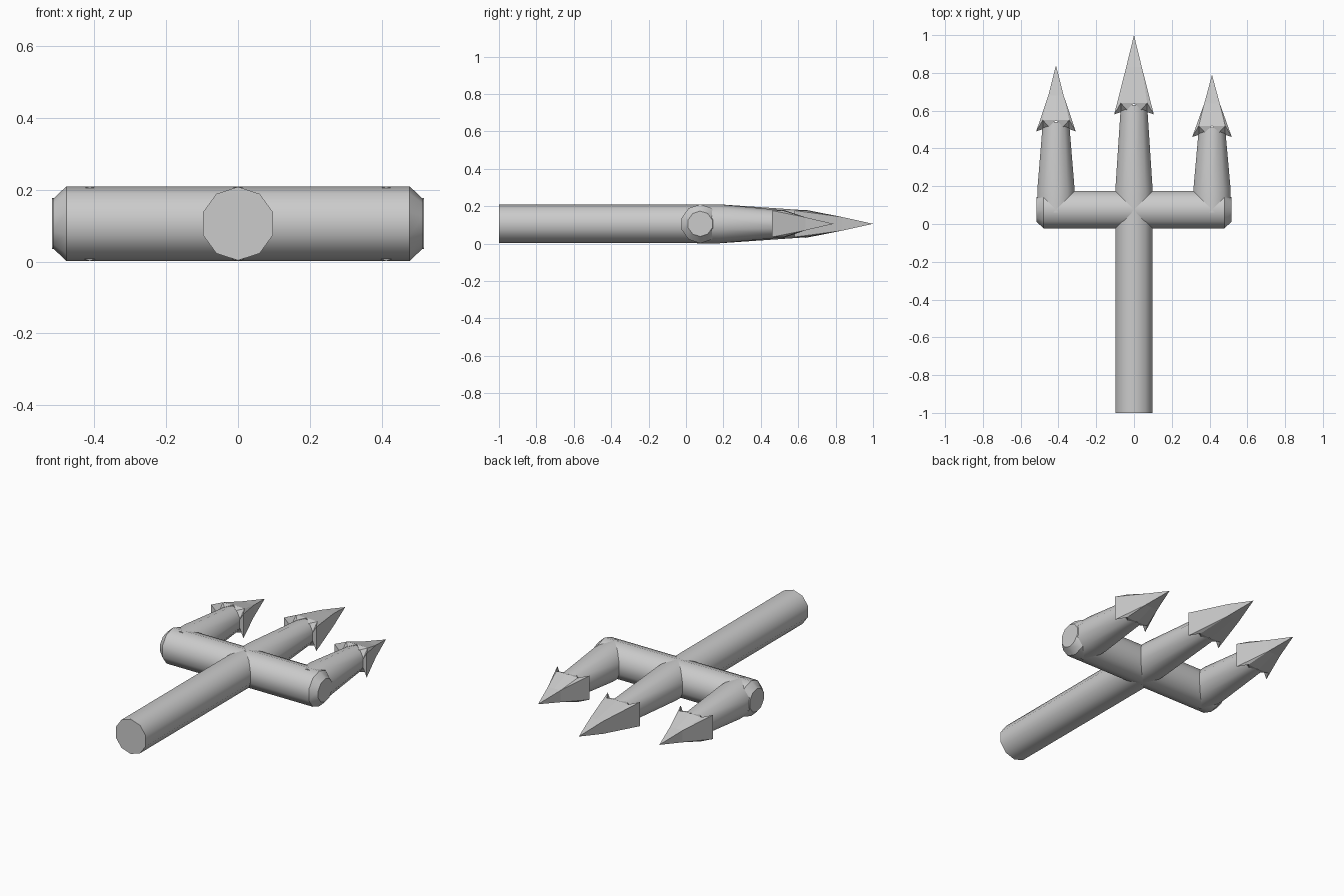
import bpy, bmesh, math
from mathutils import Vector

if "Cube" in bpy.data.objects:
    bpy.data.objects.remove(bpy.data.objects["Cube"])

ZC = 0.106      # height of the fork's centre plane
SIDES = 10


def finish(name, bm, smooth):
    bmesh.ops.recalc_face_normals(bm, faces=bm.faces[:])
    me = bpy.data.meshes.new(name)
    bm.to_mesh(me)
    bm.free()
    ob = bpy.data.objects.new(name, me)
    bpy.context.collection.objects.link(ob)
    if smooth:
        bpy.ops.object.select_all(action='DESELECT')
        ob.select_set(True)
        bpy.context.view_layer.objects.active = ob
        bpy.ops.object.shade_smooth_by_angle(angle=math.radians(40))
    return ob


def rod(name, axis, centre, stations):
    """Ten-sided rod along x or y; stations are (position, radius)."""
    bm = bmesh.new()
    rings = []
    for pos, r in stations:
        ring = []
        for i in range(SIDES):
            a = 2 * math.pi * i / SIDES
            side, up = r * math.sin(a), ZC + r * math.cos(a)
            co = (centre + side, pos, up) if axis == 'y' else (pos, centre + side, up)
            ring.append(bm.verts.new(co))
        rings.append(ring)
    for a, b in zip(rings, rings[1:]):
        for i in range(SIDES):
            j = (i + 1) % SIDES
            bm.faces.new((a[i], a[j], b[j], b[i]))
    bm.faces.new(rings[0])
    bm.faces.new(rings[-1])
    return finish(name, bm, True)


def barbed_head(name, x, yb, tip, h_mid, frac):
    """Arrowhead with a back-swept barb on each side, mirrored in x and z."""
    bm = bmesh.new()
    ys = yb + (tip - yb) * frac
    pts = {
        'barb': (0.105, yb, 0.071),
        'notch': (0.07, yb + 0.06, 0.071),
        'inner': (0.038, yb + 0.025, 0.064),
        'root': (0.07, yb + 0.012, 0.02),
        'ridge': (0.0, yb + 0.06, 0.075),
        'shoulder': (0.041, ys, h_mid),
        'tip': (0.0, tip, 0.0),
        'axis': (0.0, ys, h_mid),
    }
    faces = [('barb', 'notch', 'shoulder'), ('notch', 'inner', 'ridge'),
             ('notch', 'ridge', 'axis', 'shoulder'), ('shoulder', 'axis', 'tip'),
             ('barb', 'notch', 'root'), ('notch', 'inner', 'root')]
    for sx in (-1, 1):
        def v(key, sz):
            p = pts[key]
            return bm.verts.new(Vector((x + sx * p[0], p[1], ZC + sz * p[2])))
        for sz in (-1, 1):
            for f in faces:
                bm.faces.new([v(k, sz) for k in f])
        # outer side wall, its point, and the back of the barb
        bm.faces.new([v('barb', 1), v('shoulder', 1), v('shoulder', -1), v('barb', -1)])
        bm.faces.new([v('shoulder', 1), v('tip', 1), v('shoulder', -1)])
        bm.faces.new([v('barb', 1), v('barb', -1), v('root', -1), v('root', 1)])
        # hidden back wall inside the prong
        bm.faces.new([v('inner', 1), v('root', 1), v('root', -1), v('inner', -1)])
        bm.faces.new([v('inner', 1), v('inner', -1), v('ridge', -1), v('ridge', 1)])
    bmesh.ops.remove_doubles(bm, verts=bm.verts[:], dist=0.0005)
    return finish(name, bm, False)


# Handle
rod('handle', 'y', 0, [(-1.0, 0.1025), (0.08, 0.1025)])

# Crossbar with bevelled ends
rod('crossbar', 'x', 0.076,
    [(-0.516, 0.068), (-0.478, 0.104), (0.478, 0.104), (0.516, 0.068)])

# Tapered prongs and their barbed heads
for label, x, yb, tip, h, frac in (('left', -0.413, 0.49, 0.84, 0.035, 0.54),
                                   ('middle', 0.0, 0.58, 1.0, 0.037, 0.60),
                                   ('right', 0.413, 0.46, 0.79, 0.035, 0.54)):
    rod(label + '_prong', 'y', x,
        [(0.06, 0.104), (0.18, 0.104), (yb + 0.05, 0.073)])
    barbed_head(label + '_prong_head', x, yb, tip, h, frac)
